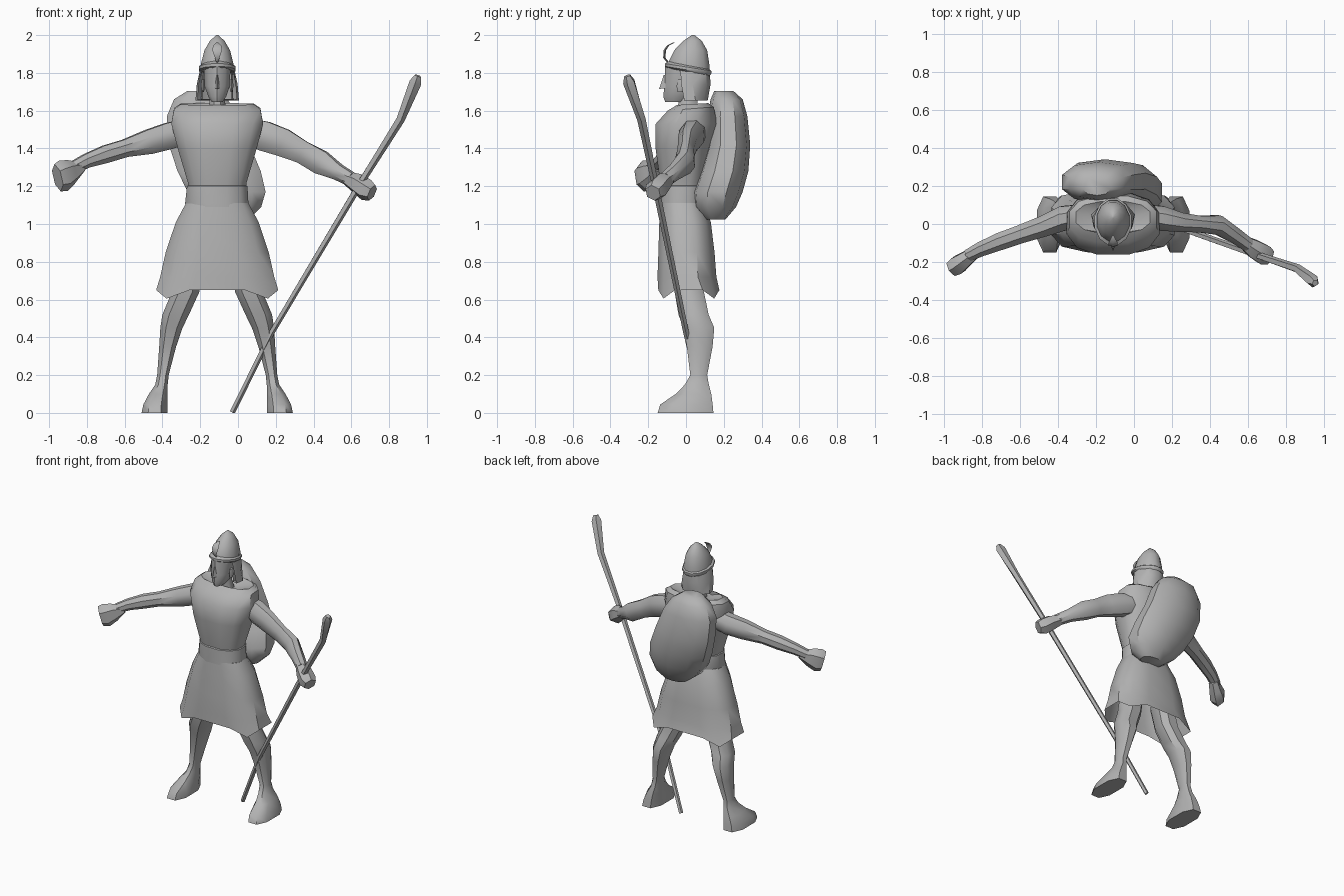
import bpy, bmesh, math
from mathutils import Vector

CX = -0.11  # body centre line
grey = bpy.data.materials.new("plain grey")
grey.diffuse_color = (0.45, 0.45, 0.45, 1)


def finish(name, bm, angle=42):
    bmesh.ops.recalc_face_normals(bm, faces=bm.faces)
    me = bpy.data.meshes.new(name)
    bm.to_mesh(me)
    bm.free()
    me.materials.append(grey)
    for p in me.polygons:
        p.use_smooth = True
    me.set_sharp_from_angle(angle=math.radians(angle))
    ob = bpy.data.objects.new(name, me)
    bpy.context.collection.objects.link(ob)
    return ob


def skin(name, rings, caps=(True, True), closed=True, angle=42):
    """Bridge equal-length rings of points into a surface."""
    bm = bmesh.new()
    vs = [[bm.verts.new(p) for p in r] for r in rings]
    n = len(vs[0])
    for a, b in zip(vs, vs[1:]):
        for i in range(n if closed else n - 1):
            j = (i + 1) % n
            bm.faces.new((a[i], a[j], b[j], b[i]))
    if caps[0]:
        bm.faces.new(vs[0])
    if caps[1]:
        bm.faces.new(vs[-1])
    return finish(name, bm, angle)


def box_ring(x0, x1, y0, y1, z, n=10, power=1.0, tilt=0.0):
    """Horizontal rounded ring from its extents; power < 1 squares it off."""
    pts = []
    for i in range(n):
        a = 2 * math.pi * (i + 0.5) / n
        c, s = math.cos(a), math.sin(a)
        c = math.copysign(abs(c) ** power, c)
        s = math.copysign(abs(s) ** power, s)
        pts.append(((x0 + x1) / 2 + c * (x1 - x0) / 2,
                    (y0 + y1) / 2 + s * (y1 - y0) / 2, z + tilt * s))
    return pts


def stack(name, rows, n=10, power=1.0, caps=(True, True), angle=42):
    return skin(name, [box_ring(*r[:5], n, power, *r[5:]) for r in rows],
                caps, True, angle)


def limb(name, rows, n=8, angle=42):
    """Tube along a path; rows hold x, y, z, side radius, upright radius."""
    pts = [Vector(r[:3]) for r in rows]
    rings = []
    for k, r in enumerate(rows):
        d = (pts[min(k + 1, len(pts) - 1)] - pts[max(k - 1, 0)]).normalized()
        side = d.cross(Vector((0, 0, 1))).normalized()
        up = side.cross(d)
        rings.append([pts[k] + side * r[3] * math.cos(t) + up * r[4] * math.sin(t)
                      for t in [2 * math.pi * (i + 0.5) / n for i in range(n)]])
    return skin(name, rings, angle=angle)


# Tunic torso with squared shoulders
stack("torso", [
    (-0.265, 0.045, -0.13, 0.09, 1.17), (-0.27, 0.05, -0.14, 0.10, 1.22),
    (-0.325, 0.105, -0.165, 0.13, 1.40), (-0.36, 0.14, -0.165, 0.17, 1.53),
    (-0.345, 0.125, -0.10, 0.15, 1.61, 0.01), (-0.31, 0.09, -0.05, 0.12, 1.635, 0.005),
    (-0.20, -0.02, -0.06, 0.08, 1.60)], n=12, power=0.8)

# Belt
stack("belt", [(-0.28, 0.06, -0.145, 0.10, 1.09), (-0.285, 0.06, -0.145, 0.105, 1.11),
               (-0.275, 0.055, -0.145, 0.105, 1.20), (-0.25, 0.03, -0.12, 0.08, 1.215)],
      n=12, power=0.85)

# Skirt with a pointed hem
rings = [box_ring(*r, 12, 0.75) for r in [
    (-0.28, 0.06, -0.14, 0.10, 1.11), (-0.335, 0.115, -0.145, 0.135, 1.01),
    (-0.39, 0.17, -0.15, 0.155, 0.85), (-0.42, 0.20, -0.155, 0.165, 0.72)]]
hem = []
for i, (x, y, z) in enumerate(box_ring(-0.44, 0.22, -0.15, 0.18, 0.65, 12, 0.6)):
    hem.append((x, y, 0.605 if i in (1, 4, 7, 10) else 0.65))
rings.append(hem)
skin("skirt", rings, caps=(True, False))

# Legs and feet, mirrored about the centre line
for side, label in ((-1, "left"), (1, "right")):
    def rows(data):
        out = []
        for a, b, y0, y1, z in data:
            xs = sorted((CX + side * a, CX + side * b))
            out.append((xs[0], xs[1], y0, y1, z))
        return out
    stack(label + "_leg", rows([
        (0.06, 0.21, -0.08, 0.09, 0.80), (0.09, 0.245, -0.065, 0.10, 0.64),
        (0.145, 0.295, -0.045, 0.125, 0.52), (0.18, 0.305, -0.02, 0.155, 0.45),
        (0.215, 0.31, 0.00, 0.145, 0.35), (0.255, 0.32, 0.02, 0.115, 0.20),
        (0.26, 0.33, -0.01, 0.125, 0.15), (0.26, 0.365, -0.06, 0.14, 0.10),
        (0.26, 0.395, -0.145, 0.15, 0.045), (0.26, 0.405, -0.16, 0.155, 0.0)]),
        n=8, power=0.8)

# Arms
limb("left_arm", [
    (-0.25, 0.05, 1.50, 0.06, 0.07), (-0.37, 0.03, 1.465, 0.07, 0.075),
    (-0.47, -0.01, 1.435, 0.06, 0.07), (-0.60, -0.055, 1.40, 0.052, 0.05),
    (-0.70, -0.09, 1.37, 0.05, 0.05), (-0.80, -0.13, 1.335, 0.042, 0.04),
    (-0.87, -0.165, 1.30, 0.035, 0.035)])
limb("right_arm", [
    (0.03, 0.05, 1.50, 0.06, 0.07), (0.14, 0.03, 1.465, 0.07, 0.085),
    (0.24, 0.01, 1.43, 0.055, 0.08), (0.34, 0.0, 1.38, 0.047, 0.065),
    (0.44, -0.005, 1.325, 0.055, 0.068), (0.53, -0.06, 1.275, 0.045, 0.045),
    (0.60, -0.11, 1.235, 0.04, 0.04)])

# Fists
limb("left_fist", [
    (-0.83, -0.145, 1.30, 0.035, 0.03), (-0.885, -0.185, 1.275, 0.045, 0.068),
    (-0.925, -0.215, 1.255, 0.055, 0.085), (-0.955, -0.235, 1.245, 0.045, 0.075)], n=6, angle=30)
limb("right_fist", [
    (0.57, -0.09, 1.245, 0.035, 0.035), (0.63, -0.13, 1.215, 0.055, 0.055),
    (0.68, -0.16, 1.18, 0.06, 0.06), (0.71, -0.175, 1.165, 0.045, 0.045)], n=6, angle=30)

# Crooked staff
limb("staff", [
    (-0.03, 0.10, 0.005, 0.015, 0.015), (0.18, 0.0, 0.43, 0.016, 0.016),
    (0.65, -0.165, 1.22, 0.019, 0.019), (0.86, -0.235, 1.555, 0.024, 0.024),
    (0.94, -0.30, 1.75, 0.034, 0.034), (0.952, -0.31, 1.785, 0.018, 0.018)], n=5, angle=30)

# Domed pack slung across the back
stack("back_pack", [
    (-0.27, -0.12, 0.15, 0.25, 1.705), (-0.345, -0.05, 0.13, 0.30, 1.66),
    (-0.385, 0.01, 0.115, 0.325, 1.57), (-0.375, 0.07, 0.11, 0.34, 1.42),
    (-0.33, 0.13, 0.07, 0.33, 1.28), (-0.275, 0.155, 0.03, 0.30, 1.17),
    (-0.21, 0.13, 0.04, 0.265, 1.09), (-0.12, 0.06, 0.10, 0.21, 1.025)],
      n=10, power=0.85)

# Neck and head
stack("neck", [(-0.18, -0.04, -0.05, 0.08, 1.57), (-0.155, -0.065, -0.045, 0.065, 1.64),
               (-0.155, -0.065, -0.045, 0.06, 1.70)], n=8)
stack("head", [(-0.14, -0.08, -0.11, 0.0, 1.645), (-0.16, -0.06, -0.12, 0.05, 1.675),
               (-0.18, -0.04, -0.115, 0.08, 1.73), (-0.185, -0.035, -0.11, 0.10, 1.85)], n=10)
skin("nose", [[(CX - 0.008, -0.10, 1.79), (CX + 0.008, -0.10, 1.79), (CX, -0.118, 1.79)],
              [(CX - 0.018, -0.10, 1.72), (CX + 0.018, -0.10, 1.72), (CX, -0.142, 1.715)]])
for s in (-1, 1):
    x = CX + s * 0.075
    stack("ear", [(x - 0.006, x + 0.006, -0.045, -0.015, 1.70),
                  (x - 0.013, x + 0.013, -0.05, 0.0, 1.73),
                  (x - 0.009, x + 0.009, -0.045, 0.0, 1.765)], n=6)

# Helmet dome and rolled brim
stack("helmet", [
    (-0.20, -0.02, -0.10, 0.13, 1.80, -0.02), (-0.198, -0.022, -0.095, 0.128, 1.85, -0.01),
    (-0.18, -0.04, -0.065, 0.115, 1.92), (-0.15, -0.07, -0.015, 0.085, 1.97),
    (-0.115, -0.105, 0.03, 0.045, 2.0)], n=12, caps=(False, True))
stack("brim", [
    (-0.20, -0.02, -0.10, 0.13, 1.805, -0.02), (-0.21, -0.01, -0.115, 0.138, 1.815, -0.02),
    (-0.21, -0.01, -0.115, 0.138, 1.83, -0.02), (-0.19, -0.03, -0.09, 0.12, 1.845, -0.02)], n=12)

# Neck guard hanging from the sides and back of the helmet
guard = []
for rx, y0, y1, z in [(0.09, -0.03, 0.125, 1.82), (0.108, -0.025, 0.13, 1.74),
                      (0.115, -0.01, 0.115, 1.655), (0.085, -0.01, 0.09, 1.66),
                      (0.08, -0.02, 0.095, 1.82)]:
    guard.append([(CX + rx * max(-1, min(1, u)), y, z) for u, y in
                  [(-0.9, y0), (-1, y0 + 0.06), (-0.6, y1 - 0.02), (0, y1),
                   (0.6, y1 - 0.02), (1, y0 + 0.06), (0.9, y0)]])
guard.append(guard[0])
skin("neck_guard", guard, caps=(False, False), closed=False)

# Curled crest on the helmet front
skin("crest", [[(CX - w, y, z), (CX, y - 0.006, z), (CX + w, y, z), (CX, y + 0.006, z)]
               for w, y, z in [(0.006, -0.095, 1.855), (0.012, -0.115, 1.88),
                               (0.026, -0.112, 1.92), (0.022, -0.095, 1.945),
                               (0.006, -0.065, 1.96)]])
